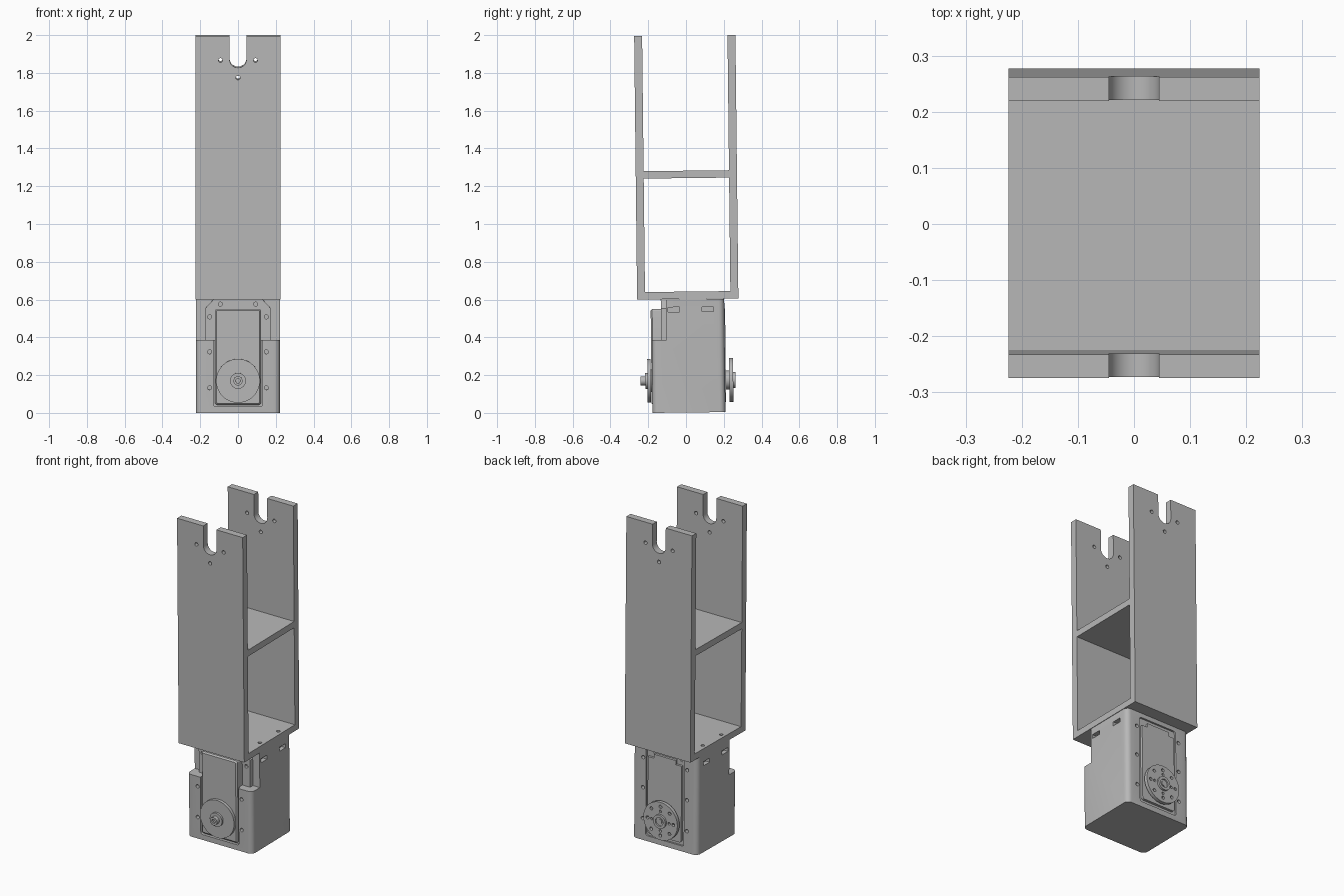
import bpy, bmesh
from math import pi, sin, cos

if "Cube" in bpy.data.objects:
    bpy.data.objects.remove(bpy.data.objects["Cube"])

TILT = 0.0112          # whole assembly leans slightly backwards
HOLE = 0.011           # screw hole radius

grey = bpy.data.materials.new("plain_grey")
grey.use_nodes = True
grey.diffuse_color = (0.48, 0.48, 0.48, 1)
grey.node_tree.nodes["Principled BSDF"].inputs["Base Color"].default_value = grey.diffuse_color


def circle(u, v, r, n=24):
    return [(u + r * cos(2 * pi * i / n), v + r * sin(2 * pi * i / n)) for i in range(n)]


def rect(u0, u1, v0, v1, r=0, n=5):
    """Rectangle outline with optional rounded corners."""
    if r == 0:
        return [(u0, v0), (u1, v0), (u1, v1), (u0, v1)]
    pts = []
    corners = [(u1 - r, v1 - r), (u0 + r, v1 - r), (u0 + r, v0 + r), (u1 - r, v0 + r)]
    for k, (cu, cv) in enumerate(corners):
        for i in range(n + 1):
            a = pi / 2 * (k + i / n)
            pts.append((cu + r * cos(a), cv + r * sin(a)))
    return pts


def extrude(name, outline, axis, lo, hi, smooth=True):
    """Extrude a 2D outline along x, y or z between lo and hi."""
    place = {"x": lambda u, v: (lo, u, v), "y": lambda u, v: (u, lo, v),
             "z": lambda u, v: (u, v, lo)}[axis]
    bm = bmesh.new()
    face = bm.faces.new([bm.verts.new(place(u, v)) for u, v in outline])
    new = bmesh.ops.extrude_face_region(bm, geom=[face])["geom"]
    shift = [hi - lo if a == axis else 0 for a in "xyz"]
    bmesh.ops.translate(bm, verts=[g for g in new if isinstance(g, bmesh.types.BMVert)], vec=shift)
    bmesh.ops.recalc_face_normals(bm, faces=bm.faces)
    mesh = bpy.data.meshes.new(name)
    bm.to_mesh(mesh)
    bm.free()
    mesh.materials.append(grey)
    obj = bpy.data.objects.new(name, mesh)
    bpy.context.collection.objects.link(obj)
    return obj


def activate(obj):
    bpy.ops.object.select_all(action="DESELECT")
    obj.select_set(True)
    bpy.context.view_layer.objects.active = obj


def cut(obj, outline, axis, lo, hi):
    """Remove an extruded outline from a part."""
    cutter = extrude("cutter", outline, axis, lo, hi)
    cutter.hide_render = True
    mod = obj.modifiers.new("cut", "BOOLEAN")
    mod.operation, mod.solver, mod.object = "DIFFERENCE", "EXACT", cutter
    activate(obj)
    bpy.ops.object.modifier_apply(modifier=mod.name)
    bpy.data.objects.remove(cutter)


def soften(obj, width):
    mod = obj.modifiers.new("edge", "BEVEL")
    mod.width, mod.segments, mod.limit_method = width, 1, "ANGLE"


parts = []

# Long bracket: two walls, a floor and a middle shelf
bracket = extrude("bracket", rect(-0.252, 0.284, 0.603, 1.997), "x", -0.224, 0.224)
cut(bracket, rect(-0.21, 0.242, 0.642, 1.243), "x", -1, 1)
cut(bracket, rect(-0.21, 0.242, 1.282, 2.5), "x", -1, 1)
cut(bracket, rect(-0.045, 0.045, 1.83, 2.3, 0.0449, 8), "y", -1, 1)
for x, z in [(-0.093, 1.87), (0.093, 1.87), (0, 1.777)]:
    cut(bracket, circle(x, z, HOLE, 16), "y", -1, 1)
for x in (-0.195, 0.195):
    for y in (-0.058, 0.122):
        cut(bracket, circle(x, y, HOLE, 16), "z", 0.5, 0.7)
parts.append(bracket)

# Motor case with a stepped upper front
case = extrude("motor_case", rect(-0.222, 0.222, -0.177, 0.209, 0.03), "z", 0.002, 0.602)
cut(case, rect(-1, 1, 0.387, 0.8), "y", -0.5, -0.1)
cut(case, rect(-0.13, 0.13, 0.035, 0.5, 0.012), "y", -0.5, -0.16)
cut(case, rect(-0.13, 0.13, 0.035, 0.575, 0.015), "y", 0.198, 0.5)
for s in (-1, 1):
    for z in (0.135, 0.325):
        cut(case, circle(s * 0.15, z, HOLE, 16), "y", -0.5, -0.13)
    for z in (0.135, 0.325, 0.51):
        cut(case, circle(s * 0.15, z, HOLE, 16), "y", 0.16, 0.5)
    for y in (-0.058, 0.122):
        lo, hi = sorted((s * 0.195, s * 0.5))
        cut(case, rect(y - 0.03, y + 0.03, 0.535, 0.56), "x", lo, hi)
parts.append(case)

# Chamfered mounting plate behind the front cover
plate_outline = [(-0.175, 0.38), (0.175, 0.38), (0.175, 0.553), (0.13, 0.602),
                 (-0.13, 0.602), (-0.175, 0.553)]
plate = extrude("mounting_plate", plate_outline, "y", -0.127, -0.095)
for s in (-1, 1):
    cut(plate, circle(s * 0.15, 0.51, HOLE, 16), "y", -0.5, -0.11)
    cut(plate, circle(s * 0.093, 0.577, HOLE, 16), "y", -0.5, -0.11)
parts.append(plate)

# Front cover and back panel
cover = extrude("front_cover", rect(-0.122, 0.122, 0.045, 0.552, 0.012), "y", -0.181, -0.09)
soften(cover, 0.008)
panel = extrude("back_panel", rect(-0.115, 0.115, 0.055, 0.55, 0.015), "y", 0.19, 0.213)
for s in (-1, 1):
    cut(panel, rect(s * 0.1 - 0.025, s * 0.1 + 0.025, 0.525, 0.6), "y", 0.199, 0.5)
parts += [cover, panel]

# Front wheel: disc, hub and bolt
AXLE = 0.172
for name, r, lo, hi in [("front_disc", 0.116, -0.202, -0.184), ("front_collar", 0.06, -0.19, -0.17),
                        ("front_hub", 0.042, -0.214, -0.2), ("front_bolt", 0.024, -0.238, -0.21)]:
    parts.append(extrude(name, circle(0, AXLE, r, 48), "y", lo, hi))
cut(parts[-1], circle(0, AXLE, 0.013, 6), "y", -0.5, -0.225)

# Back wheel: drilled disc, collar and ring hub
disc = extrude("back_disc", circle(0, AXLE, 0.116, 48), "y", 0.231, 0.252)
for i in range(8):
    a = i * pi / 4
    cut(disc, circle(0.088 * cos(a), AXLE + 0.088 * sin(a), 0.01, 12), "y", 0.2, 0.4)
    if i % 2 == 0:
        cut(disc, circle(0.06 * cos(a), AXLE + 0.06 * sin(a), 0.008, 12), "y", 0.2, 0.4)
collar = extrude("back_collar", circle(0, AXLE, 0.05, 32), "y", 0.2, 0.235)
hub = extrude("back_hub", circle(0, AXLE, 0.042, 32), "y", 0.248, 0.264)
cut(hub, circle(0, AXLE, 0.026, 24), "y", 0.256, 0.4)
screw = extrude("back_screw", circle(0, AXLE, 0.016, 16), "y", 0.25, 0.261)
parts += [disc, collar, hub, screw]

# Lean everything together and shade
for obj in parts:
    obj.rotation_euler.x = TILT
    activate(obj)
    bpy.ops.object.shade_smooth_by_angle(angle=pi / 6)
